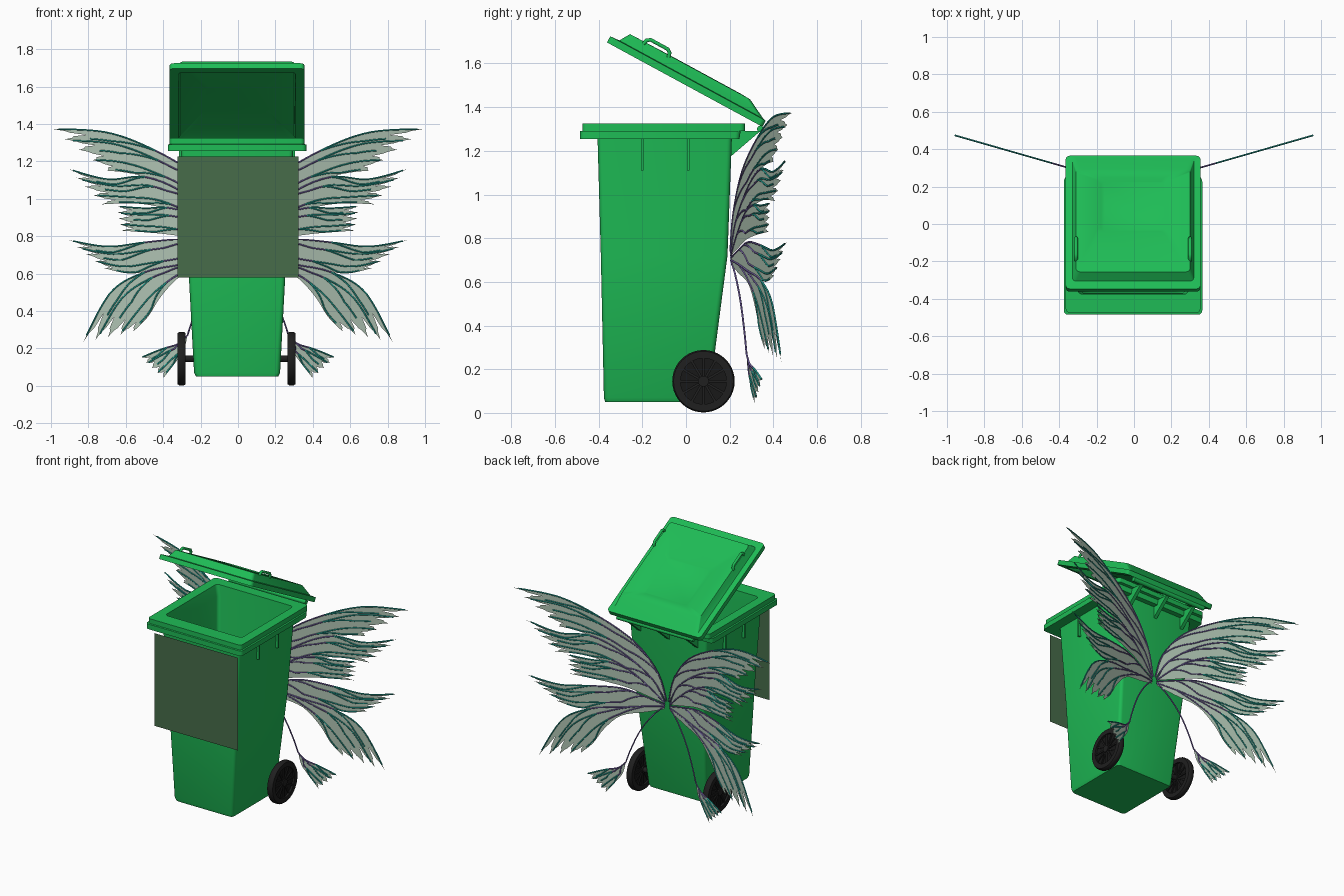
import bpy, bmesh, math
from mathutils import Vector

if "Cube" in bpy.data.objects:
    bpy.data.objects.remove(bpy.data.objects["Cube"])

CX = -0.005  # centre of the bin across x


def material(name, r, g, b):
    m = bpy.data.materials.new(name)
    m.use_nodes = True
    m.diffuse_color = (r, g, b, 1)
    m.node_tree.nodes["Principled BSDF"].inputs["Base Color"].default_value = (r, g, b, 1)
    return m


GREEN = material("bin green", 0.013, 0.5, 0.092)
PANEL = material("dull green", 0.063, 0.15, 0.068)
RUBBER = material("tyre black", 0.014, 0.014, 0.014)
SPOKE = material("wheel black", 0.009, 0.009, 0.009)
MEMBRANE = material("pale wing", 0.42, 0.54, 0.44)
TEAL = material("teal vein", 0.015, 0.34, 0.28)
PURPLE = material("purple vein", 0.17, 0.115, 0.37)


def smooth_edges(obj, angle):
    bpy.ops.object.select_all(action="DESELECT")
    obj.select_set(True)
    bpy.context.view_layer.objects.active = obj
    bpy.ops.object.shade_smooth_by_angle(angle=math.radians(angle))


def finish(bm, name, mat):
    bmesh.ops.recalc_face_normals(bm, faces=bm.faces)
    mesh = bpy.data.meshes.new(name)
    bm.to_mesh(mesh)
    bm.free()
    mesh.materials.append(mat)
    obj = bpy.data.objects.new(name, mesh)
    bpy.context.collection.objects.link(obj)
    smooth_edges(obj, 35)


def loft(name, rings, mat, closed=False):
    """Skin a list of equal rings; ends are capped unless the loop is closed."""
    bm = bmesh.new()
    loops = [[bm.verts.new(p) for p in ring] for ring in rings]
    pairs = list(zip(loops, loops[1:]))
    if closed:
        pairs.append((loops[-1], loops[0]))
    for a, b in pairs:
        for i in range(len(a)):
            j = (i + 1) % len(a)
            bm.faces.new((a[i], a[j], b[j], b[i]))
    if not closed:
        bm.faces.new(loops[0])
        bm.faces.new(loops[-1])
    finish(bm, name, mat)


def rounded(half, lo, hi, level, r=0.022, steps=4):
    """Rounded rectangle ring, given half width, depth range and level."""
    pts = []
    corners = ((half - r, hi - r), (r - half, hi - r), (r - half, lo + r), (half - r, lo + r))
    for k, (x, y) in enumerate(corners):
        for s in range(steps + 1):
            a = math.pi / 2 * (k + s / steps)
            pts.append(Vector((CX + x + r * math.cos(a), y + r * math.sin(a), level)))
    return pts


def circle(x, y, z, r, n=40):
    turn = 2 * math.pi / n
    return [(x, y + r * math.cos(turn * i), z + r * math.sin(turn * i)) for i in range(n)]


def box(name, size, loc, mat, tilt=0):
    bpy.ops.mesh.primitive_cube_add(size=1, location=loc, rotation=(tilt, 0, 0))
    obj = bpy.context.object
    obj.name = name
    obj.scale = size
    obj.data.materials.append(mat)


def tubes(name, paths, radius, mat):
    curve = bpy.data.curves.new(name, "CURVE")
    curve.dimensions = "3D"
    curve.bevel_depth = radius
    curve.bevel_resolution = 1
    for path in paths:
        spline = curve.splines.new("POLY")
        spline.points.add(len(path) - 1)
        for point, co in zip(spline.points, path):
            point.co = (*co, 1)
    curve.materials.append(mat)
    obj = bpy.data.objects.new(name, curve)
    bpy.context.collection.objects.link(obj)
    bpy.ops.object.select_all(action="DESELECT")
    obj.select_set(True)
    bpy.context.view_layer.objects.active = obj
    bpy.ops.object.convert(target="MESH")
    smooth_edges(bpy.context.object, 70)


# Bin body: outer wall, stepped rim, hollow inside
loft("bin_body", [rounded(*s) for s in (
    (0.22, -0.37, 0.1, 0.05), (0.23, -0.376, 0.105, 0.07),
    (0.265, -0.39, 0.19, 0.72), (0.3, -0.405, 0.21, 1.255),
    (0.37, -0.485, 0.245, 1.255), (0.37, -0.485, 0.25, 1.29),
    (0.36, -0.475, 0.27, 1.292), (0.36, -0.475, 0.27, 1.325),
    (0.295, -0.375, 0.195, 1.325), (0.28, -0.37, 0.19, 1.25),
    (0.215, -0.355, 0.09, 0.1))], GREEN)

# Ribs under the rim, hinge brackets, hinge rod
for side in (-1, 1):
    for y in (-0.2, 0.01):
        box("side_rib", (0.022, 0.012, 0.15), (CX + side * 0.3, y, 1.185), GREEN)
for x in (-0.22, 0, 0.22):
    tri = ((0.2, 1.17), (0.34, 1.29), (0.2, 1.29))
    loft("hinge_bracket", [[(CX + x + d, *p) for p in tri] for d in (-0.012, 0.012)], GREEN)
loft("hinge_rod", [circle(x, 0.34, 1.3, 0.015, 12) for x in (-0.3, 0.29)], GREEN)

# Front board: a single sheet standing off the front
bpy.ops.mesh.primitive_plane_add(size=0.646, location=(0, -0.46, 0.9025),
                                 rotation=(math.pi / 2, 0, 0))
bpy.context.object.name = "front_board"
bpy.context.object.data.materials.append(PANEL)


# Lid, shaped flat and swung open about the hinge
def swing(p):
    x, u, w = p
    return Vector((x, 0.35 - 0.879 * u + 0.477 * w, 1.31 + 0.477 * u + 0.879 * w))


def hollow(p):
    """The underside grows shallow toward the hinge."""
    return Vector((p.x, p.y, p.z * min(1, p.y / 0.3)))


under = ((0.17, 0.264, 0.537, 0.035), (0.305, 0.02, 0.745, 0.062), (0.312, 0.01, 0.765, 0))
shell = ((0.36, 0, 0.81, 0), (0.36, 0, 0.81, 0.032),
         (0.325, 0.015, 0.765, 0.035), (0.305, 0.11, 0.735, 0.084),
         (0.19, 0.16, 0.5, 0.086), (0.17, 0.18, 0.48, 0.072))
loft("lid", [[swing(hollow(p)) for p in rounded(*s)] for s in under]
     + [[swing(p) for p in rounded(*s)] for s in shell], GREEN)
for side in (-1, 1):
    loop = ((0.53, 0.075), (0.535, 0.095), (0.55, 0.106), (0.64, 0.106), (0.655, 0.095),
            (0.66, 0.075))
    tubes("lid_handle", [[swing((CX + side * 0.305, *p)) for p in loop]], 0.01, GREEN)

# Wheels and axle
WY, WZ, R = 0.08, 0.145, 0.143
loft("axle", [circle(x, WY, WZ, 0.018, 16) for x in (-0.29, 0.28)], RUBBER)
for side in (-1, 1):
    x = side * 0.294 - 0.008
    profile = ((-0.021, 0.105), (-0.021, R - 0.006), (-0.012, R), (0.012, R),
               (0.021, R - 0.006), (0.021, 0.105))
    loft("tyre", [circle(x + d, WY, WZ, r) for d, r in profile], RUBBER, closed=True)
    loft("wheel_disc", [circle(x + d, WY, WZ, 0.108) for d in (-0.008, 0.008)], SPOKE)
    loft("wheel_hub", [circle(x + d, WY, WZ, 0.025, 20) for d in (-0.022, 0.022)], RUBBER)
    for k in range(6):
        box("wheel_spoke", (0.03, 0.21, 0.011), (x, WY, WZ), RUBBER, math.pi * k / 6)


# Wings: each lobe is skinned between an upper and a lower edge
def sample(points, t):
    """Smooth curve through the points, t from 0 to 1."""
    n = len(points) - 1
    i = min(int(t * n), n - 1)
    s = t * n - i
    p = [Vector(points[max(0, min(n, i + k))]) for k in (-1, 0, 1, 2)]
    return 0.5 * (2 * p[1] + (p[2] - p[0]) * s + (2 * p[0] - 5 * p[1] + 4 * p[2] - p[3]) * s * s
                  + (3 * p[1] - p[0] - 3 * p[2] + p[3]) * s ** 3)


LOBES = {
    "top": (((0.01, 0.74), (0.06, 0.92), (0.2, 1.11), (0.44, 1.26), (0.7, 1.355), (1, 1.374)),
            ((0.01, 0.73), (0.1, 0.88), (0.3, 1.04), (0.47, 1.11), (0.6, 1.14), (0.7, 1.15))),
    "upper": (((0.02, 0.73), (0.1, 0.88), (0.3, 1.04), (0.5, 1.12), (0.7, 1.105), (0.91, 1.16)),
              ((0.02, 0.72), (0.1, 0.8), (0.25, 0.89), (0.4, 0.95), (0.55, 0.975), (0.73, 0.97))),
    "middle": (((0.02, 0.72), (0.12, 0.82), (0.25, 0.92), (0.38, 0.955), (0.5, 0.95), (0.65, 0.96)),
               ((0.02, 0.72), (0.12, 0.75), (0.25, 0.79), (0.38, 0.81), (0.49, 0.82), (0.63, 0.83))),
    "lower": (((0.02, 0.71), (0.15, 0.75), (0.3, 0.785), (0.5, 0.77), (0.7, 0.745), (0.91, 0.78)),
              ((0.02, 0.7), (0.15, 0.68), (0.3, 0.65), (0.45, 0.62), (0.58, 0.6), (0.72, 0.63))),
    "bottom": (((0.02, 0.7), (0.15, 0.68), (0.3, 0.65), (0.5, 0.61), (0.68, 0.5), (0.83, 0.23)),
               ((0.02, 0.68), (0.14, 0.64), (0.3, 0.59), (0.41, 0.48), (0.48, 0.37), (0.56, 0.29))),
    "tail": (((0.27, 0.27), (0.32, 0.225), (0.4, 0.2), (0.52, 0.15)),
             ((0.27, 0.27), (0.29, 0.19), (0.33, 0.13), (0.4, 0.04))),
}
STALK = ((0.02, 0.7), (0.1, 0.62), (0.18, 0.5), (0.24, 0.36), (0.27, 0.27))
COLS, ROWS = 20, 24


def wing_point(side, p):
    return Vector((side * p.x, 0.2 + 0.286 * p.x, p.y))


def reach(f):
    """Ragged tip: four fingers, each with small second teeth."""
    tooth = abs((f * 4 + 0.5) % 1 - 0.5) * 2
    return 1 - 0.1 * tooth - (0.02 if round(f * ROWS) % 2 else 0)


for side, label in ((1, "left"), (-1, "right")):
    purple = [[wing_point(side, sample(STALK, i / 10)) for i in range(11)]]
    teal = []
    for part, (up, low) in LOBES.items():
        def at(t, f):
            return wing_point(side, sample(up, t).lerp(sample(low, t), f))

        def vein(start, end, f0, f1, turn=0.2):
            """Line along the lobe that swings from row f0 to row f1."""
            ts = [start + (end - start) * i / 12 for i in range(13)]
            return [at(t, f0 + (f1 - f0) * min(1, (t - start) / turn)) for t in ts]

        # Membrane
        bm = bmesh.new()
        grid = [[bm.verts.new(at(i / COLS * reach(j / ROWS), j / ROWS)) for i in range(COLS + 1)]
                for j in range(ROWS + 1)]
        for a, b in zip(grid, grid[1:]):
            for i in range(COLS):
                bm.faces.new((a[i], a[i + 1], b[i + 1], b[i]))
        bmesh.ops.remove_doubles(bm, verts=bm.verts, dist=0.0002)
        finish(bm, f"{label}_wing_{part}", MEMBRANE)

        # Veins: a purple stem with branches that turn teal and fork near the tip
        stem = 0.02
        for start, split, row in ((0, 0.6, stem), (0.3, 0.58, 0.3), (0.2, 0.52, 0.76)):
            purple.append(vein(start, split, stem, row))
            teal.append(vein(split, 0.96, row, row - stem))
            teal.append(vein(split, 0.88, row, row + 0.2))
    tubes(f"{label}_wing_root_veins", purple, 0.0045, PURPLE)
    tubes(f"{label}_wing_tip_veins", teal, 0.0045, TEAL)
